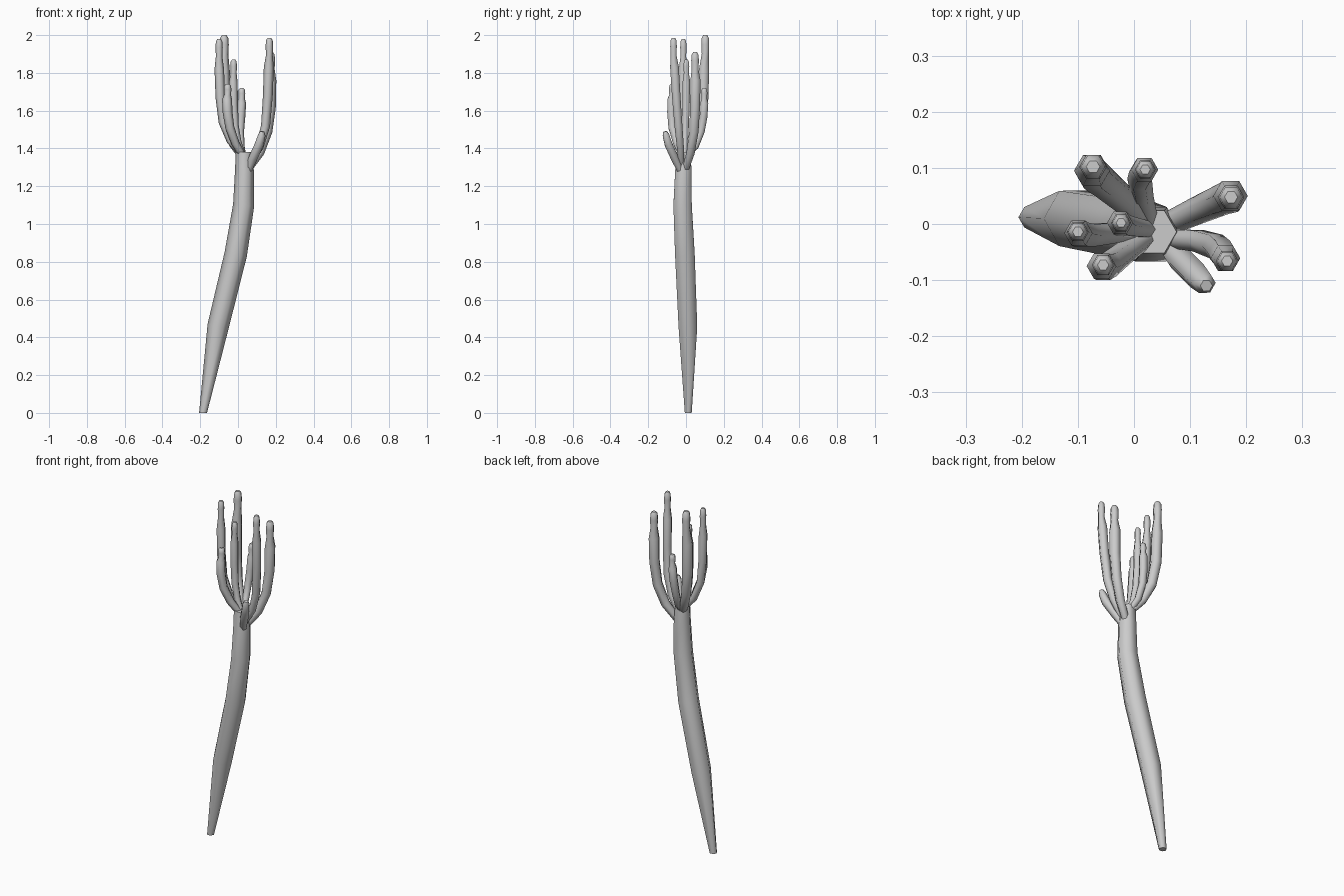
import bpy, bmesh, math
from mathutils import Vector

SIDES = 6


def tube(name, pts):
    """Six-sided tube through (x, y, z, radius) points, capped at both ends."""
    bm = bmesh.new()
    pos = [Vector(p[:3]) for p in pts]
    rings = []
    for i, p in enumerate(pos):
        t = (pos[min(i + 1, len(pos) - 1)] - pos[max(i - 1, 0)]).normalized()
        if i == len(pos) - 1 or (i == 0 and pts[0][2] < 0.1):
            t = Vector((0, 0, 1)) if name != "broken_branch" else t
        u = (Vector((1, 0, 0)) - t * t.x).normalized()
        v = t.cross(u)
        ring = []
        for k in range(SIDES):
            a = 2 * math.pi * k / SIDES
            ring.append(bm.verts.new(p + (u * math.cos(a) + v * math.sin(a)) * pts[i][3]))
        rings.append(ring)
    for a, b in zip(rings, rings[1:]):
        for k in range(SIDES):
            n = (k + 1) % SIDES
            bm.faces.new((a[k], a[n], b[n], b[k]))
    bm.faces.new(rings[0][::-1])
    bm.faces.new(rings[-1])
    for f in bm.faces:
        f.smooth = len(f.verts) == 4
    me = bpy.data.meshes.new(name)
    bm.to_mesh(me)
    bm.free()
    ob = bpy.data.objects.new(name, me)
    bpy.context.collection.objects.link(ob)
    return ob


def arm(name, path, tip, r, neck):
    """Upright arm: curved body, narrowed neck and a small rounded bud."""
    x, y, z = tip
    body = [(*p, r * s) for p, s in zip(path, (0.75, 0.9, 1.0, 1.08, 1.1))]
    bud = [(x, y, z - neck, r * 0.74), (x, y, z - neck * 0.5, r * 0.84),
           (x, y, z - neck * 0.15, r * 0.74), (x, y, z, r * 0.42)]
    tube(name, body + bud)


# Leaning trunk, narrow at the foot
tube("trunk", [(-0.185, 0.012, 0.0, 0.021), (-0.105, 0.010, 0.46, 0.057),
               (-0.012, -0.006, 0.84, 0.060), (0.030, -0.018, 1.10, 0.056),
               (0.034, -0.014, 1.28, 0.050), (0.032, -0.014, 1.38, 0.044)])

# Arms on the left and back
arm("arm_back_left", [(0.02, 0.0, 1.36), (-0.02, 0.045, 1.42), (-0.055, 0.075, 1.51),
                      (-0.073, 0.09, 1.64), (-0.075, 0.095, 1.81)],
    (-0.073, 0.102, 2.0), 0.029, 0.10)
arm("arm_back", [(0.028, 0.0, 1.36), (0.015, 0.05, 1.41), (0.010, 0.080, 1.49),
                 (0.015, 0.093, 1.57), (0.019, 0.097, 1.64)],
    (0.02, 0.097, 1.72), 0.022, 0.055)
arm("arm_left", [(0.02, -0.015, 1.37), (-0.04, -0.016, 1.44), (-0.08, -0.020, 1.54),
                 (-0.094, -0.019, 1.67), (-0.099, -0.016, 1.82)],
    (-0.10, -0.014, 1.98), 0.023, 0.09)
arm("arm_front_left", [(0.02, -0.025, 1.37), (-0.015, -0.05, 1.43), (-0.043, -0.072, 1.51),
                       (-0.055, -0.077, 1.59), (-0.058, -0.075, 1.66)],
    (-0.055, -0.073, 1.74), 0.024, 0.055)
arm("arm_middle", [(0.025, -0.01, 1.37), (0.0, -0.006, 1.43), (-0.017, -0.003, 1.52),
                   (-0.023, 0.0, 1.63), (-0.025, 0.002, 1.75)],
    (-0.023, 0.002, 1.87), 0.021, 0.07)

# Arms on the right
arm("arm_back_right", [(0.06, 0.0, 1.30), (0.115, 0.025, 1.38), (0.154, 0.042, 1.49),
                       (0.170, 0.048, 1.62), (0.172, 0.050, 1.76)],
    (0.173, 0.048, 1.91), 0.028, 0.09)
arm("arm_front_right", [(0.06, -0.025, 1.32), (0.115, -0.030, 1.41), (0.146, -0.040, 1.52),
                        (0.158, -0.052, 1.68), (0.163, -0.061, 1.83)],
    (0.166, -0.066, 1.985), 0.024, 0.09)

# Short stub at the front right
tube("broken_branch", [(0.055, -0.03, 1.28, 0.017), (0.078, -0.058, 1.345, 0.024),
                       (0.112, -0.092, 1.42, 0.024), (0.126, -0.106, 1.47, 0.020),
                       (0.129, -0.110, 1.49, 0.011)])
